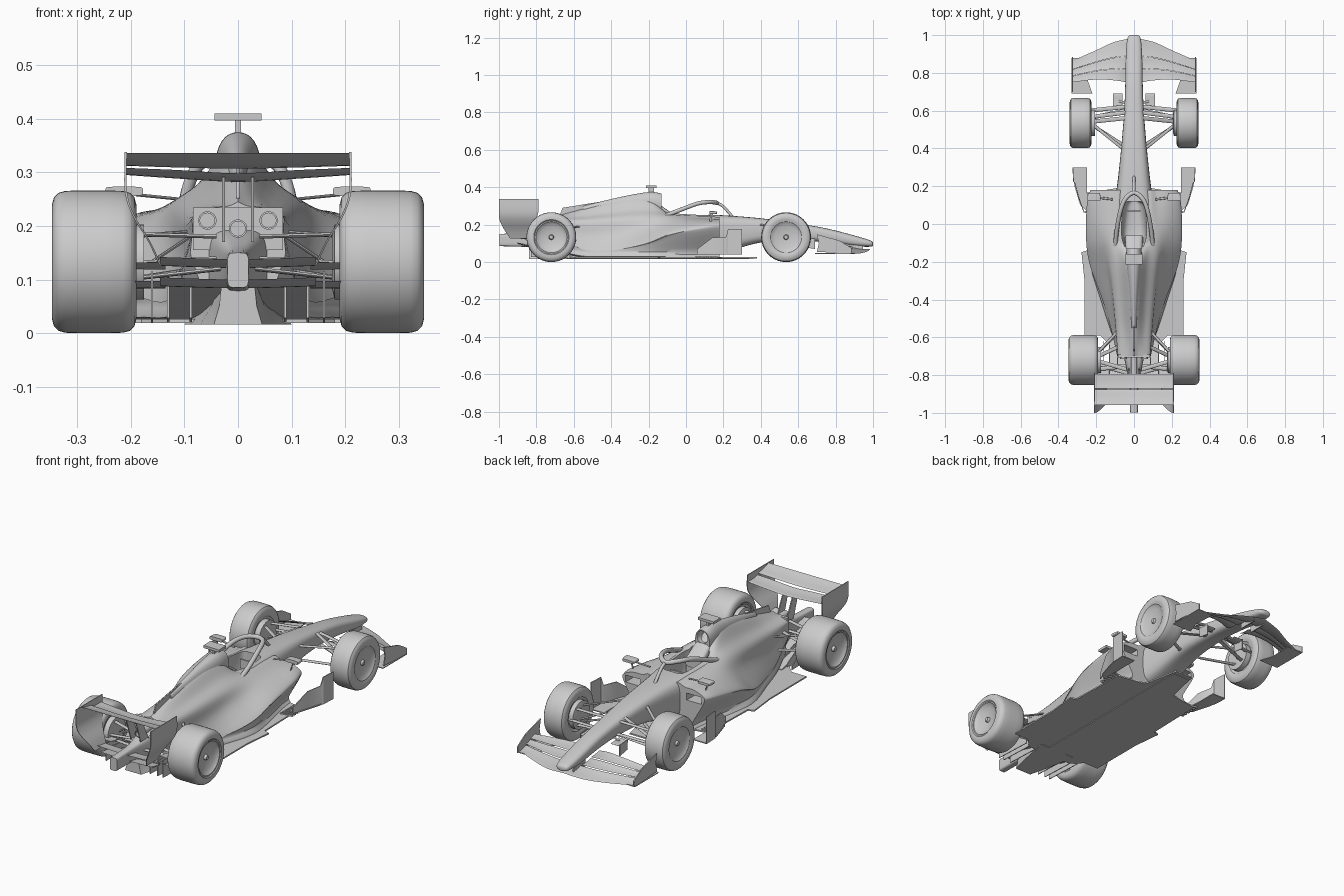
import bpy, bmesh
from math import sin, cos, pi
from mathutils import Vector

if "Cube" in bpy.data.objects:
    bpy.data.objects.remove(bpy.data.objects["Cube"])

SIDES = ((1, "right"), (-1, "left"))


def loft(name, rings):
    """Skin a closed, capped mesh over rings of equal point count."""
    bm = bmesh.new()
    rows = [[bm.verts.new(p) for p in r] for r in rings]
    n = len(rows[0])
    for a, b in zip(rows, rows[1:]):
        for i in range(n):
            bm.faces.new((a[i], a[(i + 1) % n], b[(i + 1) % n], b[i]))
    bm.faces.new(rows[0])
    bm.faces.new(rows[-1])
    bmesh.ops.recalc_face_normals(bm, faces=bm.faces)
    me = bpy.data.meshes.new(name)
    bm.to_mesh(me)
    bm.free()
    ob = bpy.data.objects.new(name, me)
    bpy.context.collection.objects.link(ob)
    return ob


def smooth(keys, k):
    """Catmull-Rom resampling of tuples."""
    keys = [Vector(p) for p in keys]
    out = []
    for i in range(len(keys) - 1):
        a, b, c, d = keys[max(i - 1, 0)], keys[i], keys[i + 1], keys[min(i + 2, len(keys) - 1)]
        for j in range(k):
            t = j / k
            out.append(b + (c - a) * (t / 2) + (a * 2 - b * 5 + c * 4 - d) * (t * t / 2)
                       + (b * 3 - a - c * 3 + d) * (t ** 3 / 2))
    return out + [keys[-1]]


def hull(name, keys, k=5, n=32):
    """Superellipse loft along y; keys are (y, half width, z low, z high, exponent)."""
    rings = []
    for y, w, lo, hi, e in smooth(keys, k):
        def se(v):
            return (abs(v) ** (2 / e)) * (1 if v > 0 else -1)
        rings.append([(w * se(cos(2 * pi * i / n)), y, (lo + hi) / 2 + (hi - lo) / 2 * se(sin(2 * pi * i / n)))
                      for i in range(n)])
    return loft(name, rings)


def plate(name, pts, axis, at, thick=.005):
    """Extruded polygon: axis x takes (y, z) points, axis z takes (x, y) points."""
    def place(p, h):
        return (h, p[0], p[1]) if axis == "x" else (p[0], p[1], h)
    return loft(name, [[place(p, at + d * thick / 2) for p in pts] for d in (-1, 1)])


def box(name, x, y, z):
    return plate(name, [(x[0], y[0]), (x[1], y[0]), (x[1], y[1]), (x[0], y[1])], "z", sum(z) / 2, z[1] - z[0])


def wing(name, stations, th=.005, k=4, s=1, n=16, camber=.008):
    """Aerofoil loft across x; stations are (x, y lead, z lead, y trail, z trail)."""
    rings = []
    for x, yl, zl, yt, zt in smooth(stations, k):
        ring = []
        for i in range(n):
            a = 2 * pi * i / n
            c = (1 - cos(a)) / 2
            ring.append((s * x, yl + (yt - yl) * c,
                         zl + (zt - zl) * c + th * sin(a) * (1 - .7 * c) - camber * sin(pi * c)))
        rings.append(ring)
    return loft(name, rings)


def lathe(name, prof, c, n=56):
    """Turn (x, radius) profile around the x axis."""
    return loft(name, [[(c[0] + x, c[1] + r * cos(2 * pi * i / n), c[2] + r * sin(2 * pi * i / n))
                        for i in range(n)] for x, r in prof])


def rod(name, a, b, ry=.011, rz=.004, s=1, n=10):
    return loft(name, [[(s * p[0], p[1] + ry * cos(2 * pi * i / n), p[2] + rz * sin(2 * pi * i / n))
                        for i in range(n)] for p in (a, b)])


def cut(cutter, *targets):
    for ob in targets:
        m = ob.modifiers.new("cut", "BOOLEAN")
        m.operation, m.solver, m.object = "DIFFERENCE", "EXACT", cutter
        bpy.context.view_layer.objects.active = ob
        bpy.ops.object.modifier_apply(modifier=m.name)
    bpy.data.objects.remove(cutter)


# Nose and survival cell
nose = hull("nose_and_tub", [(1, .016, .088, .104, 2.2), (.985, .034, .082, .116, 2.5), (.9, .043, .085, .142, 2.8),
                             (.75, .046, .105, .18, 3), (.6, .052, .115, .206, 3.2), (.4, .068, .105, .234, 3.4),
                             (.2, .09, .05, .25, 3.6), (.08, .11, .03, .255, 3.8), (-.12, .115, .03, .268, 4)])

# Bodywork: sidepods flowing into engine cover
rings = []
for y, ws, zt, wh, zh, wp, zp, wu, zb in smooth([
        (.18, .06, .245, .12, .238, .225, .215, .16, .024), (.1, .06, .25, .125, .244, .243, .207, .17, .024),
        (-.08, .06, .262, .128, .252, .248, .17, .205, .024), (-.22, .03, .345, .12, .25, .228, .115, .215, .024),
        (-.4, .022, .322, .105, .235, .165, .08, .165, .024), (-.55, .018, .285, .093, .225, .122, .085, .12, .026),
        (-.7, .018, .245, .083, .228, .088, .17, .07, .06)], 6):
    m = .5 + .25 * min(1, max(0, -y / .3))
    half = smooth([(0, zt), (ws, zt - .008), (ws * .55 + wh * .45, zt * .33 + zh * .67), (wh, zh - .01),
                   (wh * m + wp * (1 - m), zh * .45 + zp * .55), (wp, zp - .012), (wp * .99, zp * .75 + zb * .25),
                   (wu, zb + .03), (wu, zb), (0, zb)], 4)
    rings.append([(x, y, z) for x, z in half] + [(-x, y, z) for x, z in half[-2:0:-1]])
body = loft("bodywork", rings)

# Roll hoop air intake and spine
airbox = hull("air_intake", [(-.13, .04, .25, .366, 2.2), (-.2, .041, .25, .374, 2.2), (-.35, .028, .24, .348, 2.2),
                             (-.55, .014, .22, .3, 2.2)])
cut(hull("intake_cut", [(-.1, .03, .3, .36, 2.2), (-.19, .03, .3, .36, 2.2)]), airbox)
cut(hull("cockpit_cut", [(.12, .035, .12, .4, 3), (.09, .058, .12, .4, 3), (-.05, .066, .12, .4, 4),
                         (-.12, .05, .14, .4, 4)]), nose, body)
for s, side in SIDES:
    cut(box("inlet_cut", sorted((s * .13, s * .212)), (.09, .25), (.165, .2)), body)
plate("engine_fin", [(-.2, .36), (-.45, .324), (-.66, .29), (-.675, .25), (-.67, .22), (-.3, .25)], "x", 0, .006)

# Cockpit fittings
hull("headrest", [(-.06, .045, .2, .25, 4), (-.13, .045, .2, .3, 4)])
box("seat", (-.05, .05), (-.1, -.07), (.12, .235))
box("steering_wheel", (-.035, .035), (.065, .075), (.19, .235))
box("roof_camera_stem", (-.006, .006), (-.2, -.17), (.36, .4))
box("roof_camera", (-.044, .044), (-.215, -.158), (.396, .409))

# Halo hoop and pillar
side_path = [(.1, -.13, .24), (.092, -.04, .275), (.074, .06, .312), (.048, .13, .321), (0, .165, .316)]
for name, pts, r in (("halo_hoop", side_path + [(-x, y, z) for x, y, z in side_path[-2::-1]], .0115),
                     ("halo_pillar", [(0, .165, .316), (0, .2, .296), (0, .25, .24)], .008)):
    cu = bpy.data.curves.new(name, "CURVE")
    cu.dimensions, cu.bevel_depth, cu.bevel_resolution, cu.use_fill_caps = "3D", r, 3, True
    sp = cu.splines.new("POLY")
    path = smooth(pts, 6)
    sp.points.add(len(path) - 1)
    for p, co in zip(sp.points, path):
        p.co = (*co, 1)
    sp.use_smooth = True
    bpy.context.collection.objects.link(bpy.data.objects.new(name, cu))

# Floor and plank
edge = [(.05, .38), (.065, .3), (.09, .19), (.24, .165), (.248, -.14), (.278, -.15), (.262, -.3), (.262, -.59),
        (.18, -.59), (.13, -.64)]
plate("floor", edge + [(-x, y) for x, y in edge[::-1]], "z", .023, .007)
box("plank", (-.05, .05), (-.6, .36), (.016, .021))

# Rear: gearbox, crash structure, exhausts, diffuser roof, lower wings
hull("gearbox", [(-.6, .08, .03, .2, 4), (-.72, .05, .06, .19, 4), (-.85, .024, .08, .16, 4), (-.998, .02, .085, .15, 5)])
loft("diffuser_keel", [[(-a, y, .016), (a, y, .016), (b, y, .05), (.03, y, .1), (-.03, y, .1), (-b, y, .05)]
                       for y, a, b in ((-.58, .1, .07), (-.74, .07, .05), (-.84, .045, .035))])
loft("diffuser_roof", [[(x, -.58, .022), (x, -.7, .048), (x, -.83, .09), (x, -.83, .096), (x, -.7, .056), (x, -.58, .03)]
                       for x in (-.13, .13)])
box("engine_bulkhead", (-.084, .084), (-.706, -.69), (.155, .234))
for i, (y, z) in enumerate(((-.85, .128), (-.83, .09))):
    wing(f"beam_wing_{i}", [(-.145, y, z, y - .07, z + .014), (0, y, z - .004, y - .07, z + .01),
                            (.145, y, z, y - .07, z + .014)], camber=.003)
for x, z, r, y in ((0, .195, .017, -.8), (.057, .21, .017, -.716), (-.057, .21, .017, -.716)):
    pipe = hull("exhaust_pipe", [(-.66, r, z - r, z + r, 2), (y, r, z - r, z + r, 2)], 1)
    pipe.location.x = x
    mouth = hull("mouth_cut", [(y + .03, r * .8, z - r * .8, z + r * .8, 2), (y - .02, r * .8, z - r * .8, z + r * .8, 2)], 1)
    mouth.location.x = x
    bpy.context.view_layer.update()
    cut(mouth, pipe)

# Rear wing planes
wing("rear_wing_main", [(-.208, -.795, .3, -.872, .308), (-.11, -.795, .292, -.872, .304), (0, -.795, .286, -.872, .298),
                        (.11, -.795, .292, -.872, .304), (.208, -.795, .3, -.872, .308)], .005, camber=.005)
wing("rear_wing_flap", [(-.208, -.876, .314, -.958, .336), (0, -.876, .308, -.958, .336), (.208, -.876, .314, -.958, .336)],
     camber=.005)

tyre = [(.42, .004), (.42, .01), (.34, .014), (.35, .03), (.39, .06), (.45, .08), (.475, .083), (.475, .089),
        (.5, .094), (.5, .107), (.478, .12), (.425, .1285), (.34, .132), (.15, .133)]

for s, side in SIDES:
    def nm(part):
        return f"{part}_{side}"
    # Wheels and brake drums
    for part, x, y, w in (("front", .283, .535, .116), ("rear", .268, -.72, .157)):
        prof = [(-w * u, r) for u, r in tyre] + [(w * u, r) for u, r in tyre[::-1]]
        lathe(nm(part + "_wheel"), prof, (s * x, y, .133))
        lathe(nm(part + "_brake_drum"), [(-.03, .05), (-.025, .07), (.03, .07)], (s * (x - w * .4), y, .133), 32)
    # Suspension arms
    for i, (a, b) in enumerate((
            ((.045, .59, .19), (.24, .565, .175)), ((.06, .4, .2), (.24, .545, .175)), ((.045, .6, .125), (.24, .56, .09)),
            ((.06, .42, .12), (.24, .535, .09)), ((.05, .56, .2), (.24, .54, .1)), ((.045, .62, .14), (.24, .6, .13)),
            ((.07, -.55, .19), (.21, -.7, .18)), ((.04, -.77, .18), (.21, -.72, .185)), ((.08, -.57, .12), (.21, -.7, .1)),
            ((.03, -.79, .12), (.21, -.74, .1)), ((.06, -.64, .2), (.21, -.71, .1)), ((.03, -.75, .14), (.21, -.77, .13)))):
        rod(nm(f"suspension_arm_{i}"), a, b, s=s)
    # Rear wing endplate curling inward, and pylon
    loft(nm("rear_endplate"), [[(s * x, f, z), (s * (x + .004), f, z), (s * (x + .004), b, z), (s * x, b, z)]
                               for z, x, f, b in smooth([(.338, .207, -.79, -1), (.265, .207, -.79, -1),
                                                         (.22, .193, -.81, -.995), (.17, .163, -.84, -.97),
                                                         (.125, .142, -.85, -.94)], 4)])
    plate(nm("wing_pylon"), [(-.76, .17), (-.82, .17), (-.86, .291), (-.815, .285)], "x", s * .027)
    # Diffuser walls and brake winglets
    for x, top in ((.13, .105), (.088, .085), (.16, .115)):
        plate(nm("diffuser_fence"), [(-.62, .02), (-.83, .028), (-.83, top), (-.74, top), (-.62, .04)], "x", s * x, .004)
    for z in (.085, .12):
        wing(nm("brake_winglet"), [(.135, -.76, z, -.83, z + .012), (.2, -.76, z, -.83, z + .012)], .003, 1, s, camber=.003)
    # Bargeboards with foot and floor slats
    loft(nm("bargeboard"), [[(s * x, y, .04), (s * (x + .004), y, .04), (s * (x + .004), y, t), (s * x, y, t)]
                            for x, y, t in ((.322, .3, .178), (.318, .225, .178), (.31, .215, .135), (.29, .14, .13),
                                            (.262, .06, .07))])
    plate(nm("bargeboard_foot"), [(s * x, y) for x, y in ((.25, .3), (.325, .3), (.315, .2), (.285, .1), (.24, .06),
                                                           (.25, .2))], "z", .042)
    for i in range(6):
        plate(nm("floor_slat"), [(s * .2, .16 - i * .02), (s * .262, .17 - i * .02), (s * .262, .16 - i * .02),
                                 (s * .2, .15 - i * .02)], "z", .027, .008)
    # Mirrors
    mirror = hull(nm("mirror"), [(.165, .03, .257, .27, 6), (.15, .034, .256, .272, 6), (.125, .035, .256, .273, 6)], 3)
    mirror.location.x = s * .212
    rod(nm("mirror_stay"), (.11, .13, .25), (.19, .14, .258), .006, .003, s)
    rod(nm("mirror_strut"), (.2, .13, .2), (.215, .135, .258), .006, .003, s)
    # Front wing elements: lead and trail lines divided into slotted planes
    for i, (f0, f1) in enumerate(((0, .4), (.41, .7), (.71, 1))):
        st = []
        for x, le, te, z0, z1 in ((.0 if i == 0 else .04, .985, .75, .068, .095), (.1, .965, .76, .055, .106),
                                  (.2, .92, .765, .046, .102), (.325, .865, .75, .046, .082)):
            st.append((x, le + (te - le) * f0, z0 + (z1 - z0) * f0 + i * .004,
                       le + (te - le) * f1, z0 + (z1 - z0) * f1 + i * .004))
        wing(nm(f"front_wing_plane_{i}"), st, .0035, 4, s, camber=.004)
    plate(nm("front_endplate"), [(.7, .055), (.885, .045), (.885, .075), (.82, .115), (.7, .148), (.71, .1)], "x", s * .326)
    plate(nm("front_footplate"), [(s * x, y) for x, y in ((.24, .88), (.33, .88), (.33, .69), (.22, .69), (.245, .76))],
          "z", .046, .004)
    plate(nm("nose_mount"), [(.95, .06), (.85, .06), (.85, .11), (.94, .1)], "x", s * .03, .006)
    # Turning vanes under nose
    rod(nm("vane_stay"), (.04, .64, .13), (.08, .65, .125), .006, .003, s)
    wing(nm("nose_vane"), [(.062, .69, .12, .625, .128), (.11, .69, .12, .625, .124)], .005, 1, s, camber=.003)
    plate(nm("vane_tip"), [(.69, .07), (.69, .125), (.625, .13), (.63, .08)], "x", s * .11, .004)

# Shading
meshes = [o for o in bpy.data.objects if o.type == "MESH"]
for o in bpy.context.view_layer.objects:
    o.select_set(o.type == "MESH")
bpy.context.view_layer.objects.active = meshes[0]
bpy.ops.object.shade_smooth_by_angle(angle=.6)
